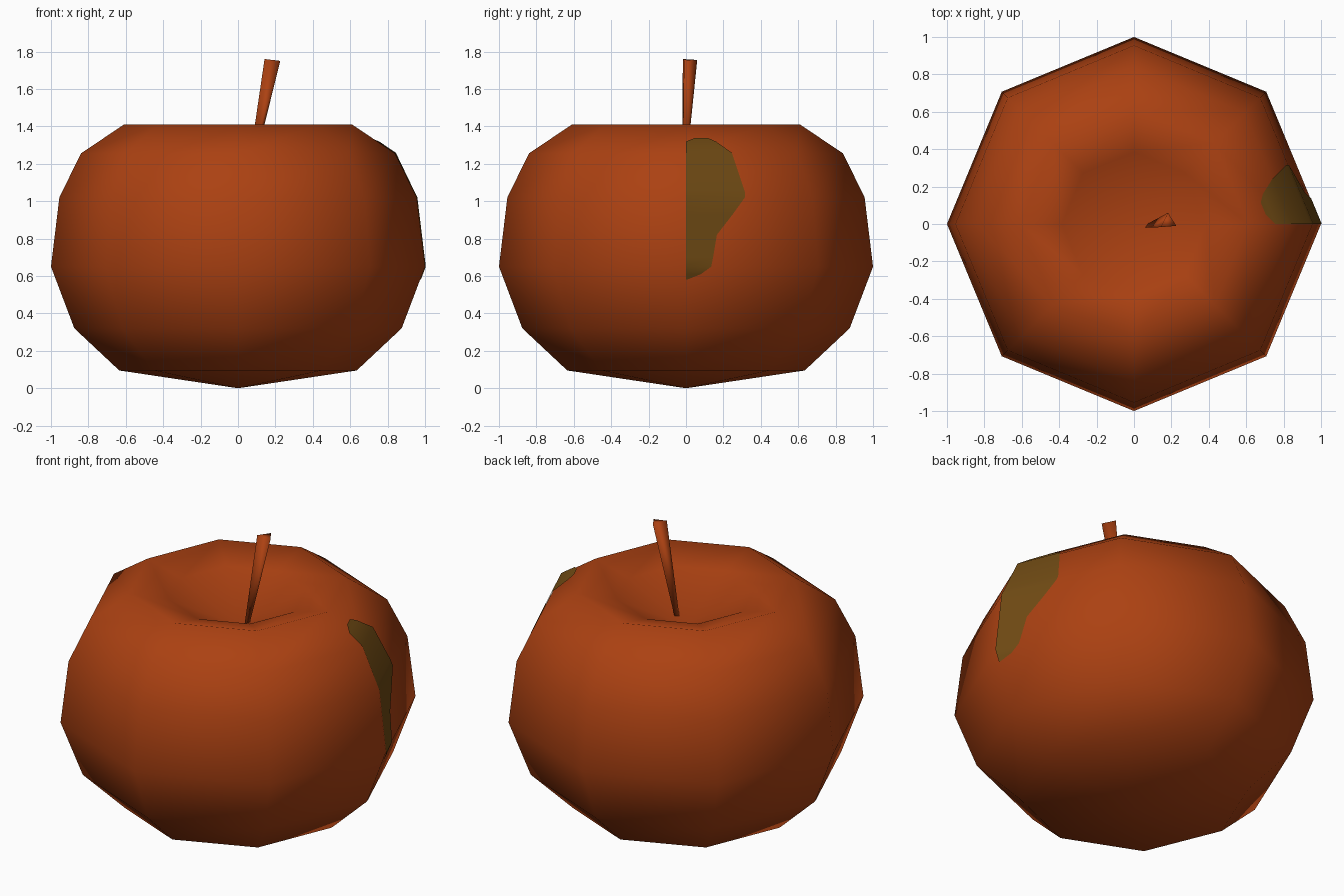
import bpy, bmesh, math
from mathutils import Vector

if "Cube" in bpy.data.objects:
    bpy.data.objects.remove(bpy.data.objects["Cube"])

# Body profile (radius, height): base ring up to the rim, then the dimple
PROFILE = [(0.635, 0.095), (0.875, 0.32), (1.0, 0.65), (0.955, 1.02),
           (0.84, 1.255), (0.61, 1.41), (0.385, 1.35)]
SIDES = 8


def material(name, rgb):
    m = bpy.data.materials.new(name)
    m.diffuse_color = (*rgb, 1)
    m.use_nodes = True
    m.node_tree.nodes["Principled BSDF"].inputs["Base Color"].default_value = m.diffuse_color
    return m


def make(name, verts, faces, mat, recalc=True):
    me = bpy.data.meshes.new(name)
    me.from_pydata(verts, [], faces)
    if recalc:
        bm = bmesh.new()
        bm.from_mesh(me)
        bmesh.ops.recalc_face_normals(bm, faces=bm.faces)
        bm.to_mesh(me)
        bm.free()
    me.materials.append(mat)
    me.polygons.foreach_set("use_smooth", [True] * len(me.polygons))
    ob = bpy.data.objects.new(name, me)
    bpy.context.collection.objects.link(ob)
    return ob


rust = material("rust_orange", (0.41, 0.053, 0.006))
olive = material("olive_brown", (0.165, 0.071, 0.007))

# Fruit body: eight-sided lathe closed by two poles
verts, faces = [], []
for r, z in PROFILE:
    for i in range(SIDES):
        a = math.tau * i / SIDES
        verts.append((r * math.cos(a), r * math.sin(a), z))
for k in range(len(PROFILE) - 1):
    for i in range(SIDES):
        j = (i + 1) % SIDES
        a, b = k * SIDES, (k + 1) * SIDES
        faces.append((a + i, a + j, b + j, b + i))
bottom, top = len(verts), len(verts) + 1
verts += [(0, 0, 0), (0, 0, 1.165)]
last = (len(PROFILE) - 1) * SIDES
for i in range(SIDES):
    j = (i + 1) % SIDES
    faces += [(bottom, j, i), (top, last + i, last + j)]
make("fruit_body", verts, faces, rust)


# Bruise: thin patch on the +x side, following the body facets
def radius_at(z):
    for (r0, z0), (r1, z1) in zip(PROFILE, PROFILE[1:]):
        if z0 <= z <= z1:
            return r0 + (r1 - r0) * (z - z0) / (z1 - z0)


def on_facet(y, z):
    slope = math.tan(math.pi / SIDES)
    lift = 0.004
    return (radius_at(z) - slope * y + lift, y, z + (lift if z > 1.2 else 0))


# (height, start y, end y) for each row of the patch
ROWS = [(0.58, 0, 0.005), (0.61, 0, 0.08), (0.65, 0, 0.135), (0.70, 0, 0.145),
        (0.82, 0, 0.165), (0.93, 0, 0.25), (1.02, 0, 0.315), (1.05, 0, 0.315),
        (1.255, 0, 0.245), (1.315, 0, 0.16), (1.335, 0.05, 0.115)]
pv = [on_facet(y, z) for z, y0, y1 in ROWS for y in (y0, y1)]
pf = [(2 * i, 2 * i + 1, 2 * i + 3, 2 * i + 2) for i in range(len(ROWS) - 1)]
make("bruise_patch", pv, pf, olive, recalc=False)

# Stem: leaning three-sided taper, wider at the top
low = [(0.055, -0.02, 1.17), (0.082, -0.017, 1.17), (0.07, 0.0, 1.17)]
high = [(0.142, -0.017, 1.76), (0.226, -0.01, 1.75), (0.182, 0.06, 1.755)]
stem = make("stem", low + high,
            [(0, 1, 4, 3), (1, 2, 5, 4), (2, 0, 3, 5), (2, 1, 0), (3, 4, 5)], rust)
